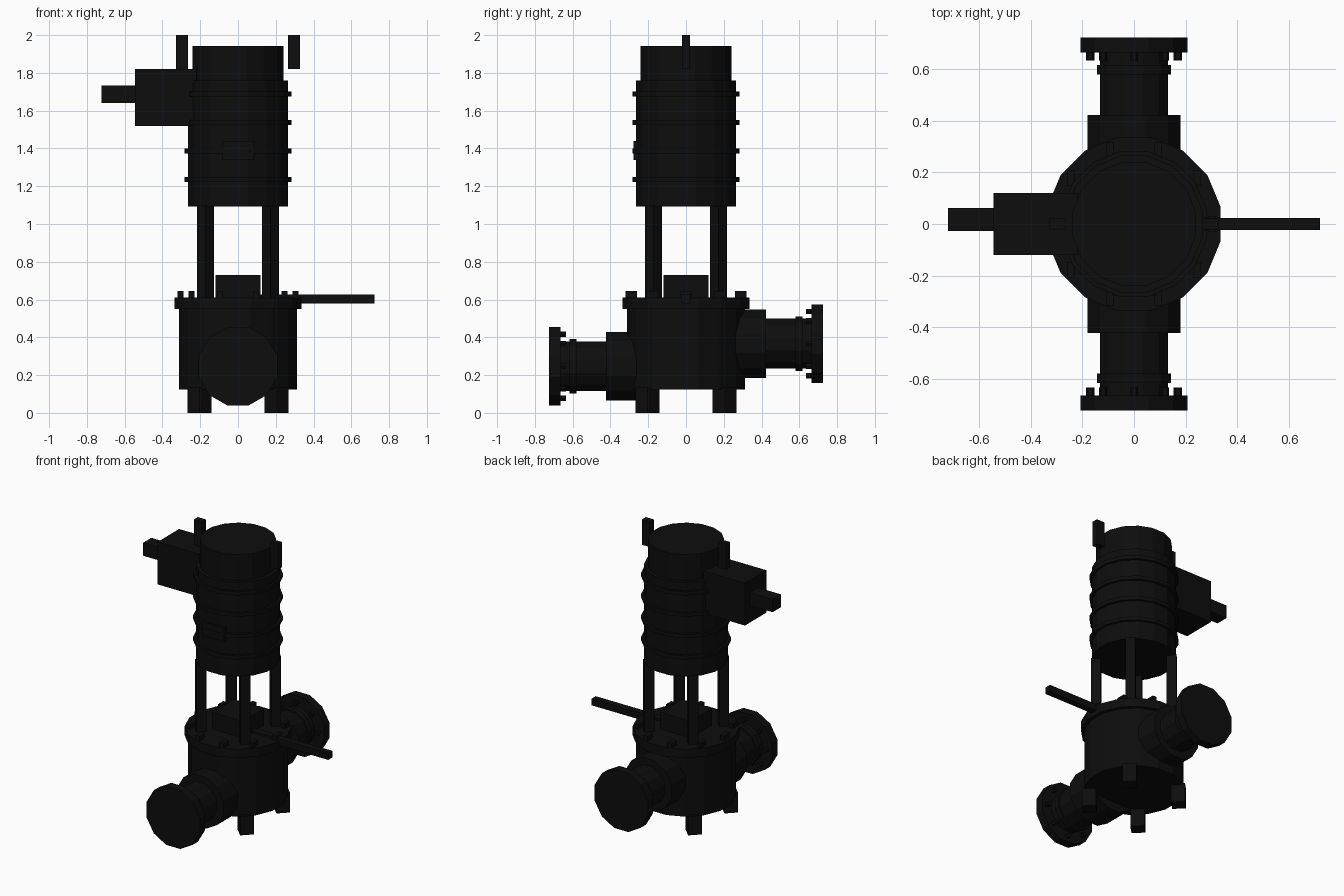
import bpy
import bmesh
from math import pi, cos, sin
from mathutils import Matrix, Vector

cube = bpy.data.objects.get("Cube")
if cube:
    bpy.data.objects.remove(cube, do_unlink=True)

black = bpy.data.materials.new("black_iron")
black.use_nodes = True
colour = (0.004, 0.004, 0.004, 1)
black.diffuse_color = colour
bsdf = black.node_tree.nodes["Principled BSDF"]
bsdf.inputs["Base Color"].default_value = colour
bsdf.inputs["Roughness"].default_value = 0.8


def finish(name, bm):
    mesh = bpy.data.meshes.new(name)
    bm.to_mesh(mesh)
    bm.free()
    mesh.materials.append(black)
    obj = bpy.data.objects.new(name, mesh)
    bpy.context.collection.objects.link(obj)
    return obj


def box(name, x, y, z, turn=0):
    """Box from (low, high) ranges, turned about its own upright axis."""
    ranges = (x, y, z)
    centre = Vector([(a + b) / 2 for a, b in ranges])
    size = [b - a for a, b in ranges]
    bm = bmesh.new()
    bmesh.ops.create_cube(bm, size=1, matrix=Matrix.Translation(centre)
                          @ Matrix.Rotation(turn, 4, 'Z') @ Matrix.Diagonal((*size, 1)))
    return finish(name, bm)


def prism(name, half_width, low, high, sides, place=Matrix()):
    """Upright prism with flats facing the axes; half_width is to the flats."""
    radius = half_width / cos(pi / sides)
    bm = bmesh.new()
    bmesh.ops.create_cone(bm, cap_ends=True, segments=sides, radius1=radius, radius2=radius,
                          depth=high - low, matrix=place
                          @ Matrix.Translation((0, 0, (low + high) / 2))
                          @ Matrix.Rotation(pi / sides, 4, 'Z'))
    return finish(name, bm)


# Pump body and cover
prism("pump_body", 0.313, 0.125, 0.56, 16)
prism("cover_flange", 0.336, 0.55, 0.612, 16)
box("cover_block", (-0.12, 0.12), (-0.12, 0.12), (0.6, 0.73))
box("lever_handle", (0.1, 0.722), (-0.023, 0.023), (0.58, 0.627))
for i in range(10):
    x, y = 0.304 * cos(i * pi / 5), 0.304 * sin(i * pi / 5)
    box("cover_bolt", (x - 0.015, x + 0.015), (y - 0.03, y + 0.03), (0.6, 0.645))

# Feet and motor columns on the diagonals
for sx in (-1, 1):
    for sy in (-1, 1):
        for name, at, half, low, high in (("foot", 0.203, 0.045, 0, 0.135),
                                          ("motor_column", 0.172, 0.032, 0.6, 1.1)):
            x, y = sx * at, sy * at
            box(name, (x - half, x + half), (y - half, y + half), (low, high), pi / 4)

# Motor with ribs, cap and plate
prism("motor_housing", 0.265, 1.093, 1.76, 16)
prism("motor_cap", 0.24, 1.75, 1.943, 16)
for i in range(4):
    z = 1.235 + i * 0.151
    prism("motor_rib", 0.282, z - 0.013, z + 0.013, 16)
box("name_plate", (-0.085, 0.085), (-0.277, -0.25), (1.34, 1.44))

# Junction box, cable entry and lifting lugs
box("junction_box", (-0.545, -0.22), (-0.12, 0.12), (1.52, 1.82))
box("cable_entry", (-0.722, -0.53), (-0.028, 0.063), (1.64, 1.732))
for side in (-1, 1):
    x = side * 0.297
    box("lifting_lug", (x - 0.031, x + 0.031), (-0.021, 0.021), (1.82, 2.0))

# Front and back pipes, each built along its own outward axis
for name, z, turn in (("front", 0.247, pi / 2), ("back", 0.367, -pi / 2)):
    place = Matrix.Translation((0, 0, z)) @ Matrix.Rotation(turn, 4, 'X')
    prism(name + "_collar", 0.181, 0.2, 0.423, 12, place)
    prism(name + "_pipe", 0.132, 0.4, 0.68, 12, place)
    prism(name + "_pipe_ring", 0.144, 0.58, 0.618, 12, place)
    prism(name + "_flange", 0.208, 0.665, 0.724, 12, place)
    for i in range(8):
        a = i * pi / 4
        spot = Matrix.Translation((0.17 * cos(a), 0.17 * sin(a), 0))
        prism(name + "_flange_bolt", 0.014, 0.635, 0.68, 6, place @ spot)
